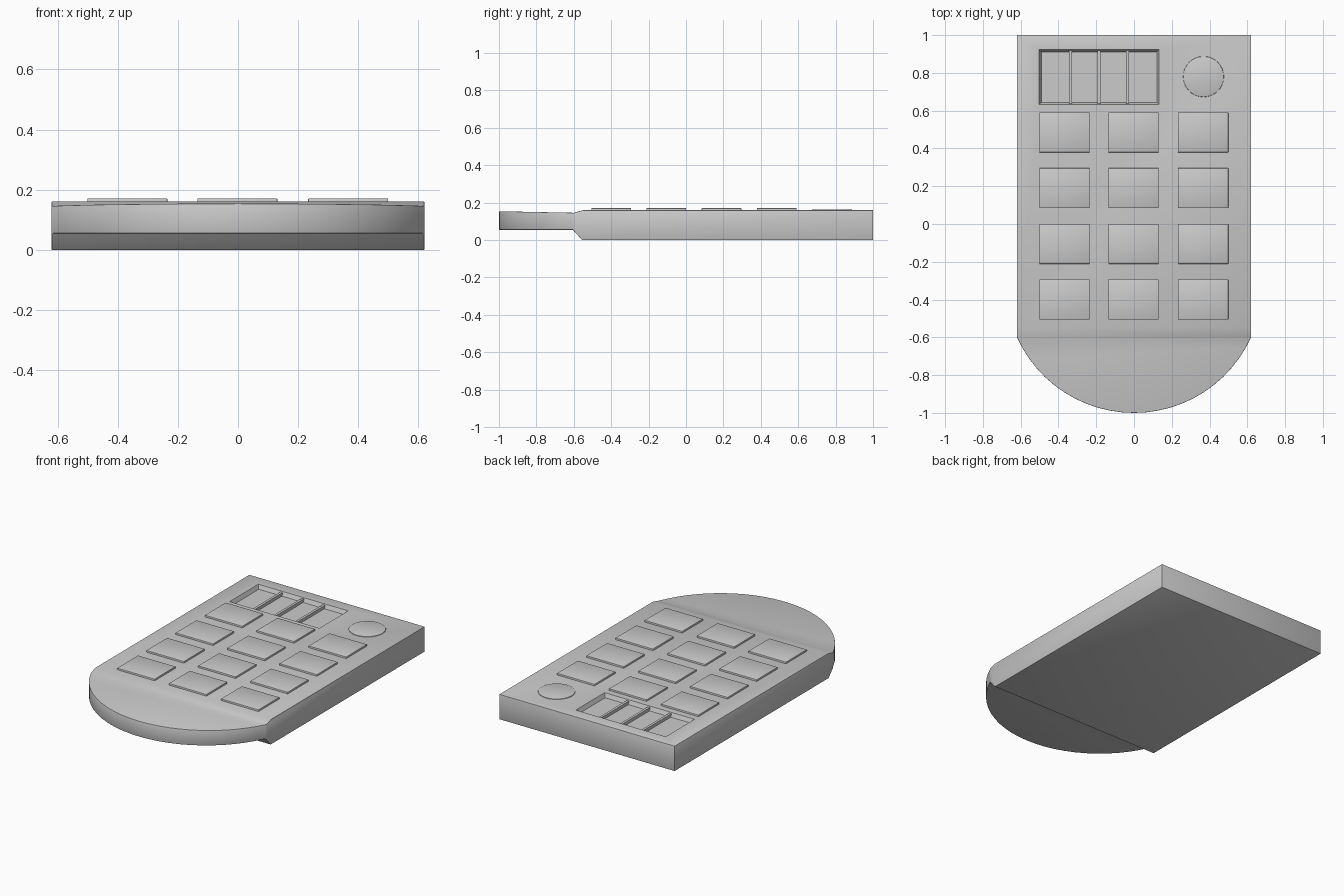
import bpy, bmesh, math
from mathutils import Vector

if "Cube" in bpy.data.objects:
    bpy.data.objects.remove(bpy.data.objects["Cube"])


def prism(name, points, offset):
    """Extrude a closed outline of 3D points along offset."""
    bm = bmesh.new()
    face = bm.faces.new([bm.verts.new(p) for p in points])
    ext = bmesh.ops.extrude_face_region(bm, geom=[face])
    verts = [v for v in ext["geom"] if isinstance(v, bmesh.types.BMVert)]
    bmesh.ops.translate(bm, verts=verts, vec=Vector(offset))
    bmesh.ops.recalc_face_normals(bm, faces=bm.faces)
    return finish(name, bm)


def box(name, x0, x1, y0, y1, z0, z1, taper=0.0):
    """Box from its limits; taper pulls the lower face inward."""
    bm = bmesh.new()
    bmesh.ops.create_cube(bm, size=1)
    for v in bm.verts:
        t = taper if v.co.z < 0 else 0
        v.co = (x1 - t if v.co.x > 0 else x0 + t,
                y1 - t if v.co.y > 0 else y0 + t,
                z1 if v.co.z > 0 else z0)
    return finish(name, bm)


def finish(name, bm):
    mesh = bpy.data.meshes.new(name)
    bm.to_mesh(mesh)
    bm.free()
    obj = bpy.data.objects.new(name, mesh)
    bpy.context.collection.objects.link(obj)
    return obj


def activate(obj):
    bpy.ops.object.select_all(action='DESELECT')
    obj.select_set(True)
    bpy.context.view_layer.objects.active = obj


def boolean(obj, cutter, operation):
    mod = obj.modifiers.new("cut", 'BOOLEAN')
    mod.object, mod.operation, mod.solver = cutter, operation, 'EXACT'
    activate(obj)
    bpy.ops.object.modifier_apply(modifier=mod.name)
    bpy.data.objects.remove(cutter)


def soften(obj, width, segments=2):
    mod = obj.modifiers.new("soft_edges", 'BEVEL')
    mod.width, mod.segments = width, segments
    mod.limit_method, mod.angle_limit = 'ANGLE', math.radians(30)
    activate(obj)
    bpy.ops.object.modifier_apply(modifier=mod.name)
    bpy.ops.object.shade_smooth_by_angle(angle=math.radians(30))


# Body: side profile trimmed by the rounded plan outline
profile = [(1, 0), (1, .16), (-.55, .16), (-.6, .146), (-1.05, .155),
           (-1.05, .055), (-.605, .055), (-.555, 0)]
body = prism("body", [(-.7, y, z) for y, z in profile], (1.4, 0, 0))
cy, r = -.32, .68
half = math.asin(.62 / r)
arc = [(r * math.sin(a), cy - r * math.cos(a), -.1)
       for a in (half * (i / 12 - 1) for i in range(25))]
plan = prism("plan_cutter", arc + [(.62, 1.1, -.1), (-.62, 1.1, -.1)], (0, 0, .5))
boolean(body, plan, 'INTERSECT')
soften(body, .008)

# Display recess with its dividers
boolean(body, box("display_cutter", -.505, .135, .63, .925, .135, .165, .014),
        'DIFFERENCE')
activate(body)
bpy.ops.object.shade_smooth_by_angle(angle=math.radians(30))
for i, x in enumerate((-.335, -.185, -.035)):
    box(f"display_divider_{i + 1}", x - .008, x + .008, .637, .918, .13, .155)

# Key grid
for row, y in enumerate((.485, .19, -.105, -.4)):
    for col, x in enumerate((-.368, -.002, .366)):
        key = box(f"key_{row + 1}_{col + 1}", x - .133, x + .133,
                  y - .106, y + .106, .145, .171)
        soften(key, .003)

# Round button
bpy.ops.mesh.primitive_cylinder_add(vertices=32, radius=.108, depth=.024,
                                    location=(.368, .78, .152))
button = bpy.context.object
button.name = "round_button"
soften(button, .004)
